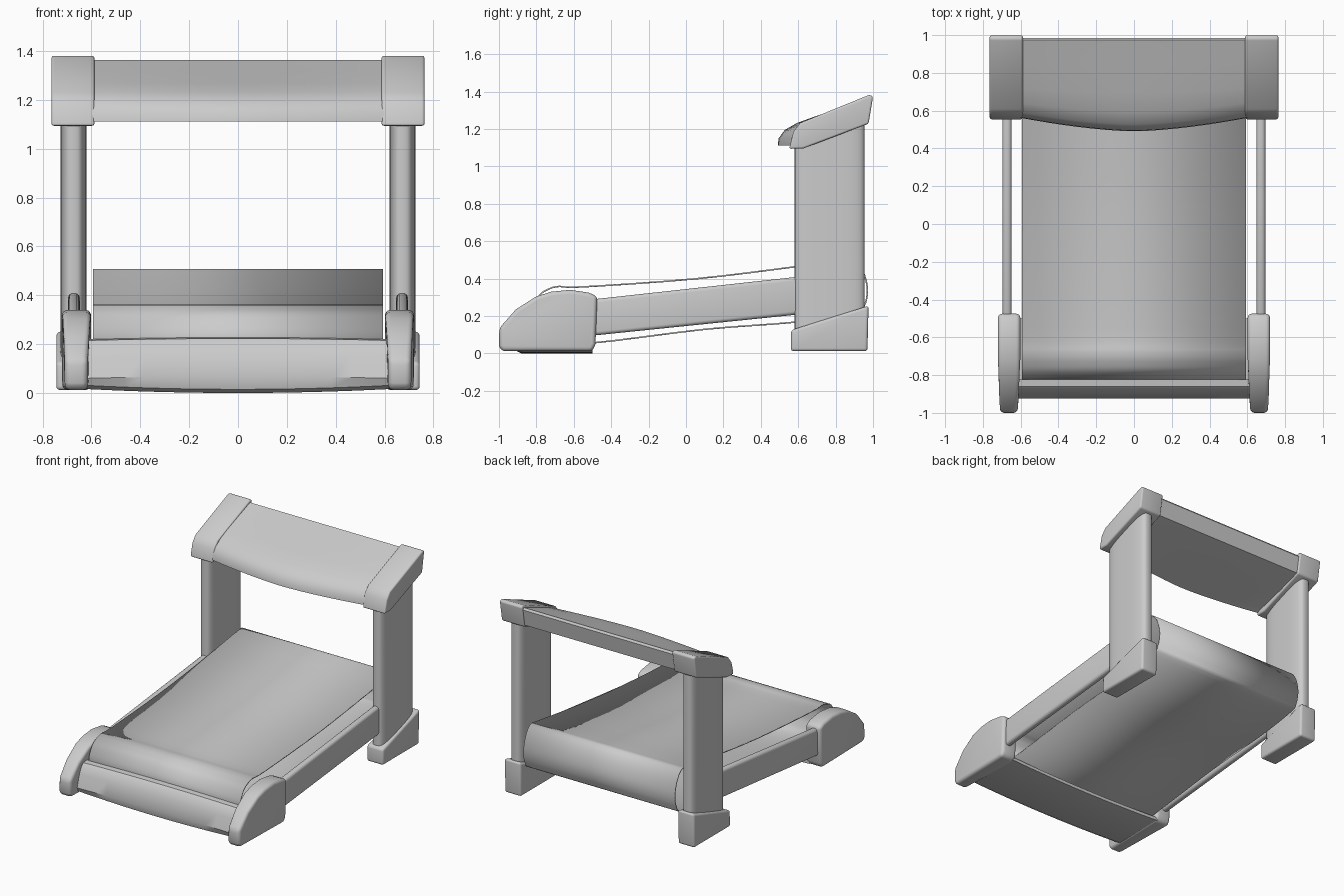
import bpy, bmesh, math

if "Cube" in bpy.data.objects:
    bpy.data.objects.remove(bpy.data.objects["Cube"])


def finish(name, bm, mirror=False, sharp=35):
    bmesh.ops.recalc_face_normals(bm, faces=bm.faces)
    me = bpy.data.meshes.new(name)
    bm.to_mesh(me)
    bm.free()
    for p in me.polygons:
        p.use_smooth = True
    me.set_sharp_from_angle(angle=math.radians(sharp))
    ob = bpy.data.objects.new(name, me)
    bpy.context.collection.objects.link(ob)
    if mirror:
        ob.modifiers.new("Mirror", 'MIRROR')
    return ob


def loft(bm, rings, caps=True):
    """Skin closed rings of points."""
    vs = [[bm.verts.new(p) for p in r] for r in rings]
    n = len(vs[0])
    for a, b in zip(vs, vs[1:]):
        for i in range(n):
            j = (i + 1) % n
            bm.faces.new((a[i], a[j], b[j], b[i]))
    if caps:
        bm.faces.new(vs[0])
        bm.faces.new(vs[-1])


def side_part(name, profile, xs, bend=None, bevel=0, mirror=False):
    """Extrude a (y, z) side profile through x stations, with an optional bend."""
    bend = bend or (lambda x, y, z: (x, y, z))
    bm = bmesh.new()
    loft(bm, [[bend(x, y, z) for y, z in profile] for x in xs])
    if bevel:
        bmesh.ops.recalc_face_normals(bm, faces=bm.faces)
        edges = [e for e in bm.edges if e.calc_face_angle(0) > math.radians(40)]
        bmesh.ops.bevel(bm, geom=edges, offset=bevel, segments=4, profile=0.5,
                        affect='EDGES', clamp_overlap=True)
    return finish(name, bm, mirror)


def spline(pts, n=4):
    """Closed smooth curve through the points."""
    out, m = [], len(pts)
    for i in range(m):
        p = [pts[(i + k - 1) % m] for k in range(4)]
        for s in range(n):
            t = s / n
            out.append(tuple(0.5 * (2 * b + (c - a) * t + (2 * a - 5 * b + 4 * c - d) * t * t
                                    + (3 * b - a - 3 * c + d) * t ** 3)
                             for a, b, c, d in zip(*p)))
    return out


# Uprights: oval columns cut along the slope of the console
bm = bmesh.new()
section = []
for i in range(40):
    a = 2 * math.pi * i / 40
    c, s = math.cos(a), math.sin(a)
    section.append((0.674 + 0.053 * math.copysign(abs(c) ** 0.6, c),
                    0.768 + 0.187 * math.copysign(abs(s) ** 0.6, s)))
loft(bm, [[(x, y, 0.1) for x, y in section],
          [(x, y, 1.15 + 0.33 * (y - 0.58)) for x, y in section]])
finish("upright", bm, True)

# Rear feet with sloped tops
side_part("rear_foot", [(0.56, 0.012), (0.97, 0.012), (0.976, 0.255), (0.562, 0.125)],
          [0.615, 0.744], bevel=0.016, mirror=True)

# Console end caps
side_part("console_end", [(0.552, 1.094), (0.627, 1.096), (0.976, 1.228), (1.0, 1.373),
                          (0.981, 1.383), (0.61, 1.232), (0.574, 1.185)],
          [0.588, 0.764], bevel=0.014, mirror=True)


# Console panel, bowed toward the user in the middle
def bow(x, y, z):
    k = 1 - (abs(x) / 0.6) ** 1.6
    return x, y - 0.07 * k * max(0, (0.985 - y) / 0.42) ** 2, z


panel = [(0.562, 1.112), (0.60, 1.125), (0.80, 1.18), (0.965, 1.235), (0.985, 1.35),
         (0.975, 1.364), (0.85, 1.318), (0.72, 1.268), (0.64, 1.232), (0.59, 1.195),
         (0.565, 1.15)]
side_part("console_panel", panel, [-0.6 + 0.075 * i for i in range(17)], bow)

# Walking belt: thin open-sided loop
loop = spline([(-0.82, 0.25), (-0.785, 0.315), (-0.74, 0.346), (-0.68, 0.362), (-0.55, 0.36),
               (0.05, 0.403), (0.58, 0.467), (0.83, 0.502), (0.90, 0.503), (0.95, 0.44),
               (0.974, 0.34), (0.955, 0.25), (0.90, 0.21), (0.58, 0.163), (0.10, 0.125),
               (-0.50, 0.052), (-0.74, 0.055), (-0.805, 0.12), (-0.822, 0.19)])
bm = bmesh.new()
loft(bm, [[(x, y, z) for y, z in loop] for x in (-0.593, 0.593)], caps=False)
belt = finish("walking_belt", bm)
mod = belt.modifiers.new("Thickness", 'SOLIDIFY')
mod.thickness = 0.008
mod.offset = -1

# Side rails
side_part("side_rail", [(-0.6, 0.085), (0.6, 0.208), (0.6, 0.41), (-0.6, 0.278)],
          [0.648, 0.696], bevel=0.02, mirror=True)


# Front end caps, rounded over and slightly narrowed at the nose
def nose(x, y, z):
    k = max(0, (-0.85 - y) / 0.15)
    return (x - 0.012 * k if x > 0.66 else x + 0.015 * k), y, z


side_part("front_end_cap", [(-0.985, 0.012), (-1.0, 0.04), (-0.998, 0.135), (-0.91, 0.235),
                            (-0.80, 0.305), (-0.72, 0.33), (-0.62, 0.34), (-0.52, 0.325),
                            (-0.474, 0.305), (-0.484, 0.05), (-0.50, 0.012)],
          [0.602, 0.72], nose, bevel=0.022, mirror=True)


# Front tray: floor plate with a raised curved front lip
def sag(x, y, z):
    k = 1 - (x / 0.62) ** 2
    return x, y, z + 0.016 * (1 - k) if z < 0.04 else z + 0.008 * k


side_part("front_tray", [(-0.5, 0.0), (-0.88, 0.0), (-0.91, 0.015), (-0.925, 0.06),
                         (-0.90, 0.15), (-0.88, 0.195), (-0.86, 0.215), (-0.82, 0.22),
                         (-0.82, 0.205), (-0.85, 0.195), (-0.89, 0.06), (-0.87, 0.022),
                         (-0.5, 0.022)],
          [-0.62 + 0.0775 * i for i in range(17)], sag)
